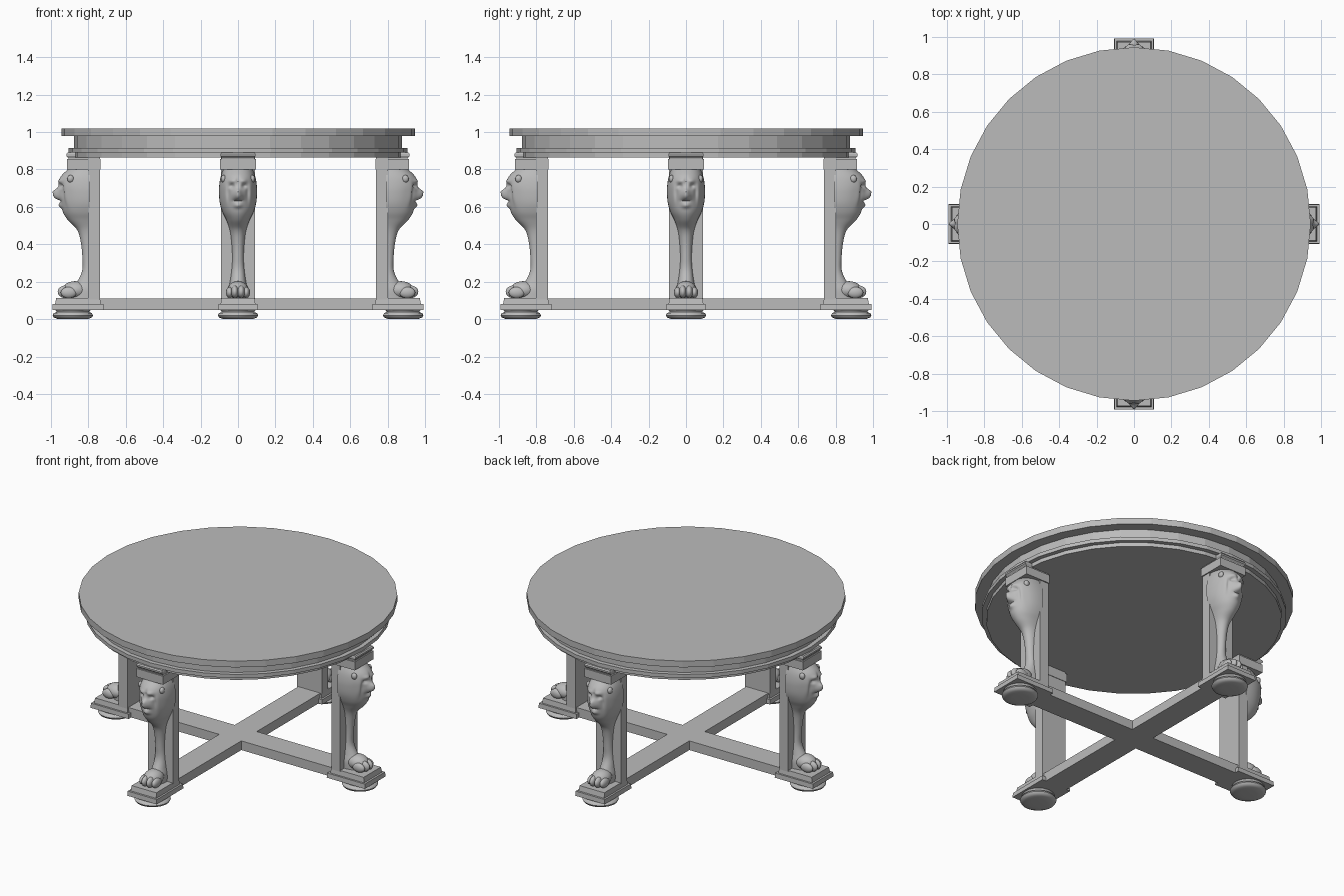
import bpy, bmesh, math
from mathutils import Matrix, Vector

cube = bpy.data.objects.get("Cube")
if cube:
    bpy.data.objects.remove(cube, do_unlink=True)

grey = bpy.data.materials.new("plain grey")
grey.use_nodes = True
COLOUR = (0.5, 0.5, 0.5, 1)
grey.diffuse_color = COLOUR
grey.node_tree.nodes["Principled BSDF"].inputs["Base Color"].default_value = COLOUR


def add_object(name, bm, smooth=False, copies=1):
    """Turn a bmesh into one object, or a ring of objects about the centre."""
    bmesh.ops.recalc_face_normals(bm, faces=bm.faces)
    for f in bm.faces:
        f.smooth = smooth
    mesh = bpy.data.meshes.new(name)
    bm.to_mesh(mesh)
    bm.free()
    mesh.materials.append(grey)
    for i in range(copies):
        label = name if copies == 1 else f"{name}_{SIDES[i]}"
        obj = bpy.data.objects.new(label, mesh)
        obj.rotation_euler.z = i * math.pi / 2
        bpy.context.collection.objects.link(obj)


SIDES = ("left", "back", "right", "front")


def loft(bm, rings):
    """Skin a list of closed rings and cap both ends."""
    rows = [[bm.verts.new(p) for p in ring] for ring in rings]
    n = len(rows[0])
    for a, b in zip(rows, rows[1:]):
        for i in range(n):
            j = (i + 1) % n
            bm.faces.new((a[i], a[j], b[j], b[i]))
    bm.faces.new(rows[0][::-1])
    bm.faces.new(rows[-1])


def lathe(bm, profile, sides, x=0):
    turns = [2 * math.pi * i / sides for i in range(sides)]
    loft(bm, [[(x + r * math.cos(a), r * math.sin(a), z) for a in turns]
              for r, z in profile])


def block(bm, levels):
    """Stack of rectangles: (inner x, outer x, half width, z)."""
    loft(bm, [[(a, -w, z), (b, -w, z), (b, w, z), (a, w, z)]
              for a, b, w, z in levels])


def ellipsoid(bm, centre, radii):
    bmesh.ops.create_uvsphere(
        bm, u_segments=20, v_segments=12, radius=1,
        matrix=Matrix.Translation(centre) @ Matrix.Diagonal((*radii, 1)))


# Round top with stepped apron
bm = bmesh.new()
lathe(bm, [(0.877, 0.865), (0.877, 0.89), (0.905, 0.89), (0.905, 0.914),
           (0.877, 0.914), (0.877, 0.979), (0.945, 0.979), (0.945, 1.02)], 32)
add_object("table_top", bm)

# Crossed stretcher as one outline
bm = bmesh.new()
w, r = 0.08, 0.76
arm = [(w, w), (w, r), (-w, r)]
outline = []
for k in range(4):
    turn = Matrix.Rotation(k * math.pi / 2, 2)
    outline += [turn @ Vector(p) for p in arm]
loft(bm, [[(p.x, p.y, z) for p in outline] for z in (0.05, 0.11)])
add_object("cross_stretcher", bm)

# Bun feet
bm = bmesh.new()
lathe(bm, [(0.05, 0), (0.085, 0.002), (0.102, 0.009), (0.108, 0.02),
           (0.102, 0.032), (0.088, 0.037), (0.088, 0.042), (0.098, 0.051)],
      32, 0.883)
add_object("bun_foot", bm, True, 4)

# Stepped plinths
bm = bmesh.new()
block(bm, [(0.717, 0.993, 0.107, 0.05), (0.719, 0.991, 0.105, 0.08),
           (0.733, 0.978, 0.093, 0.08), (0.738, 0.972, 0.089, 0.113)])
add_object("plinth", bm, False, 4)

# Flat posts behind the carved legs
bm = bmesh.new()
block(bm, [(0.738, 0.803, 0.09, 0.1), (0.738, 0.803, 0.09, 0.87)])
add_object("post", bm, False, 4)

# Capitals
bm = bmesh.new()
block(bm, [(0.735, 0.913, 0.097, 0.8), (0.735, 0.913, 0.097, 0.855),
           (0.742, 0.905, 0.088, 0.855), (0.742, 0.907, 0.088, 0.862),
           (0.736, 0.918, 0.094, 0.872), (0.736, 0.918, 0.094, 0.882),
           (0.74, 0.912, 0.09, 0.89)])
add_object("capital", bm, False, 4)

# Carved lion legs: (height, front x, half width) from paw to crown
STATIONS = [(0.113, 0.9, 0.05), (0.16, 0.89, 0.05), (0.2, 0.86, 0.043),
            (0.26, 0.833, 0.035), (0.33, 0.832, 0.031), (0.42, 0.842, 0.036),
            (0.48, 0.862, 0.045), (0.53, 0.91, 0.063), (0.57, 0.935, 0.082),
            (0.62, 0.946, 0.097), (0.68, 0.955, 0.102), (0.72, 0.96, 0.1),
            (0.76, 0.95, 0.093), (0.805, 0.905, 0.078)]
# Face relief: (side offset, height, spread across, spread up, depth)
RELIEF = [(0, 0.662, 0.027, 0.03, 0.036), (0, 0.685, 0.013, 0.012, 0.013),
          (0, 0.632, 0.022, 0.006, -0.016), (0, 0.607, 0.022, 0.012, 0.014),
          (0, 0.735, 0.008, 0.025, -0.006),
          (0.034, 0.712, 0.013, 0.011, -0.02),
          (0.03, 0.739, 0.018, 0.009, 0.009),
          (0.052, 0.68, 0.008, 0.04, -0.008),
          (0.068, 0.66, 0.01, 0.06, 0.008)]
BACK = 0.79


def section(z):
    """Smooth interpolation of front position and half width."""
    last = len(STATIONS) - 1
    i = max(k for k in range(last) if STATIONS[k][0] <= z + 1e-6)
    p = [STATIONS[min(max(i + d, 0), last)] for d in (-1, 0, 1, 2)]
    h = p[2][0] - p[1][0]
    t = (z - p[1][0]) / h
    out = []
    for c in (1, 2):
        m0 = (p[2][c] - p[0][c]) / (p[2][0] - p[0][0]) * h
        m1 = (p[3][c] - p[1][c]) / (p[3][0] - p[1][0]) * h
        out.append((2*t**3 - 3*t*t + 1) * p[1][c] + (t**3 - 2*t*t + t) * m0
                   + (3*t*t - 2*t**3) * p[2][c] + (t**3 - t*t) * m1)
    return out


def relief(y, z):
    return sum(d * math.exp(-((abs(y) - oy) / sy) ** 2 - ((z - oz) / sz) ** 2)
               for oy, oz, sy, sz, d in RELIEF)


bm = bmesh.new()
SEGMENTS, ROWS = 48, 100
rings = []
low, high = STATIONS[0][0], STATIONS[-1][0]
for row in range(ROWS + 1):
    z = low + (high - low) * row / ROWS
    front, half = section(z)
    ring = []
    for s in range(SEGMENTS + 1):
        a = math.pi * s / SEGMENTS
        out = max(math.sin(a), 0)
        y = -half * math.cos(a)
        ring.append((BACK + (front - BACK) * out ** 0.8 + relief(y, z) * out, y, z))
    rings.append(ring)
loft(bm, rings)

# Paw, toes and ears
ellipsoid(bm, (0.87, 0, 0.155), (0.07, 0.057, 0.048))
for side in (-1, 1):
    ellipsoid(bm, (0.921, side * 0.017, 0.146), (0.043, 0.02, 0.034))
    ellipsoid(bm, (0.905, side * 0.045, 0.142), (0.043, 0.019, 0.03))
    ellipsoid(bm, (0.895, side * 0.077, 0.75), (0.018, 0.014, 0.02))
add_object("lion_leg", bm, True, 4)

# Keep crisp edges on the smooth carved and turned parts
bpy.ops.object.select_all(action='DESELECT')
for obj in bpy.context.collection.objects:
    if obj.name in ("lion_leg_left", "bun_foot_left"):
        obj.select_set(True)
        bpy.context.view_layer.objects.active = obj
bpy.ops.object.shade_smooth_by_angle(angle=math.radians(50))
